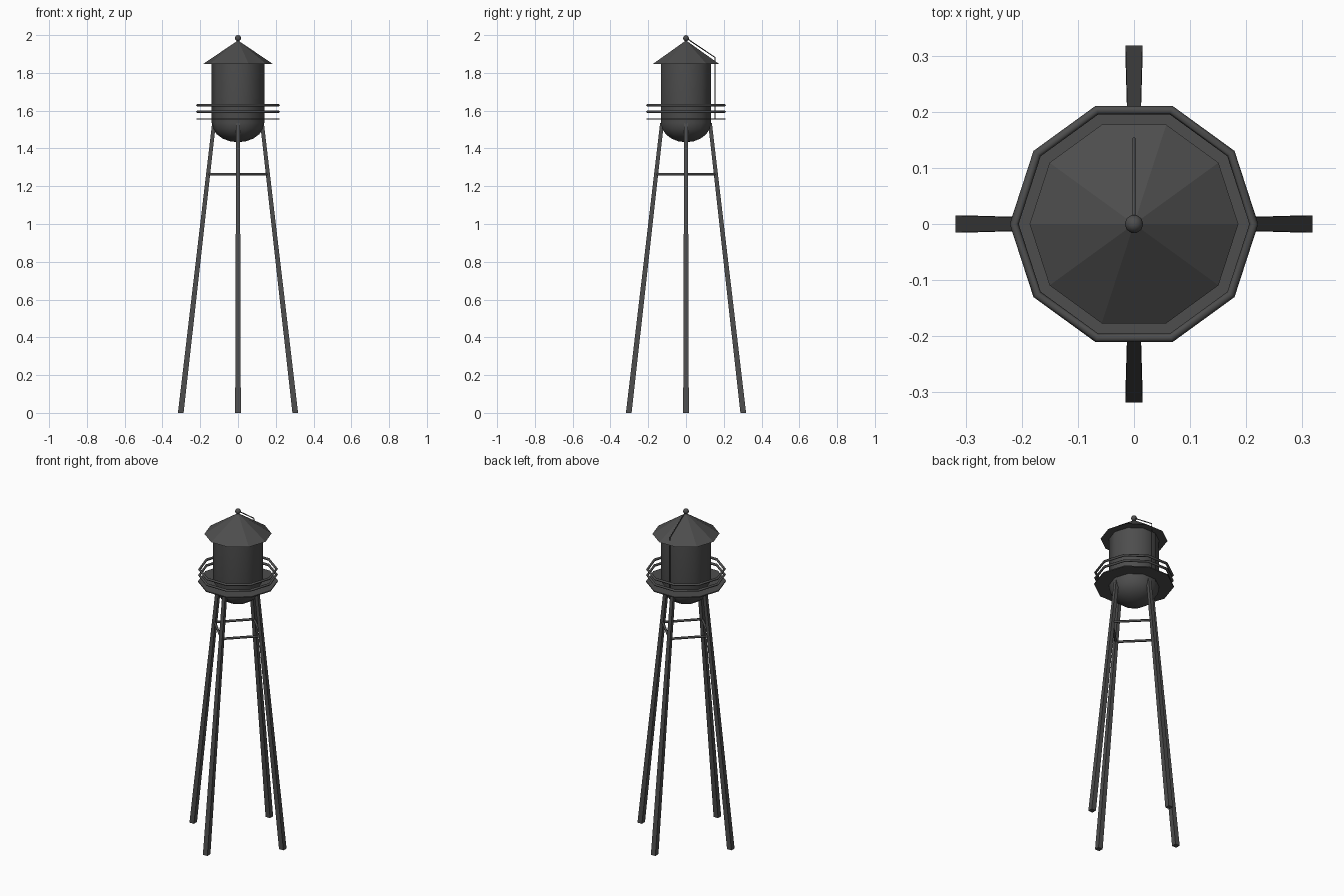
import bpy, bmesh, math
from mathutils import Vector

if "Cube" in bpy.data.objects:
    bpy.data.objects.remove(bpy.data.objects["Cube"])

SIDES = 10

# Dark grey paint shared by all parts
paint = bpy.data.materials.new("dark_grey")
paint.diffuse_color = (0.075, 0.075, 0.075, 1)
paint.use_nodes = True
paint.node_tree.nodes["Principled BSDF"].inputs["Base Color"].default_value = paint.diffuse_color


def make_object(name, bm, smooth=None):
    bmesh.ops.recalc_face_normals(bm, faces=bm.faces)
    mesh = bpy.data.meshes.new(name)
    bm.to_mesh(mesh)
    bm.free()
    mesh.materials.append(paint)
    ob = bpy.data.objects.new(name, mesh)
    bpy.context.collection.objects.link(ob)
    if smooth:
        bpy.ops.object.select_all(action='DESELECT')
        ob.select_set(True)
        bpy.context.view_layer.objects.active = ob
        bpy.ops.object.shade_smooth_by_angle(angle=math.radians(smooth))
    return ob


def lathe(name, profile, smooth=None, closed=False, sides=SIDES):
    """Revolve (radius, z) points about z; open profiles start and end on the axis."""
    bm = bmesh.new()
    rings = []
    for r, z in profile:
        if r < 1e-6:
            rings.append([bm.verts.new((0, 0, z))] * sides)
        else:
            rings.append([bm.verts.new((r * math.cos(2 * math.pi * i / sides),
                                        r * math.sin(2 * math.pi * i / sides), z))
                          for i in range(sides)])
    pairs = list(zip(rings, rings[1:]))
    if closed:
        pairs.append((rings[-1], rings[0]))
    for a, b in pairs:
        for i in range(sides):
            j = (i + 1) % sides
            bm.faces.new(list(dict.fromkeys((a[i], a[j], b[j], b[i]))))
    return make_object(name, bm, smooth)


def rod(name, points, radius, sides=6):
    """Round rod along a polyline."""
    cu = bpy.data.curves.new(name, 'CURVE')
    cu.dimensions = '3D'
    cu.bevel_depth = radius
    cu.bevel_resolution = max(0, sides // 2 - 2)
    cu.use_fill_caps = True
    cu.materials.append(paint)
    sp = cu.splines.new('POLY')
    sp.points.add(len(points) - 1)
    for p, co in zip(sp.points, points):
        p.co = (*co, 1)
    ob = bpy.data.objects.new(name, cu)
    bpy.context.collection.objects.link(ob)
    return ob


def leg(name, direction):
    """Square tapered leg with level ends, leaning in towards the tank."""
    bm = bmesh.new()
    d = Vector(direction)
    t = Vector((-d.y, d.x, 0))
    rings = []
    for dist, z, h in ((0.303, 0, 0.015), (0.127, 1.535, 0.010)):
        c = d * dist + Vector((0, 0, z))
        rings.append([bm.verts.new(c + d * a * h + t * b * h)
                      for a, b in ((-1, -1), (1, -1), (1, 1), (-1, 1))])
    bm.faces.new(rings[0])
    bm.faces.new(rings[1])
    for i in range(4):
        j = (i + 1) % 4
        bm.faces.new((rings[0][i], rings[0][j], rings[1][j], rings[1][i]))
    return make_object(name, bm)


# Tank with rounded bottom
R = 0.139
bowl = [(R * math.sin(a), 1.535 - 0.102 * math.cos(a))
        for a in (math.pi / 2 * k / 5 for k in range(6))]
bowl[0] = (0, bowl[0][1])
lathe("tank", bowl + [(R, 1.855), (0, 1.855)], smooth=40)

# Conical roof and ball finial
lathe("roof", [(0, 1.846), (0.186, 1.846), (0, 1.972)])
ball = [(0.0165 * math.sin(a), 1.9835 - 0.0165 * math.cos(a))
        for a in (math.pi * k / 6 for k in range(7))]
ball[0], ball[-1] = (0, 1.967), (0, 2.0)
lathe("finial", ball, smooth=50)

# Balcony walkway and two handrails
lathe("walkway", [(0.12, 1.552), (0.221, 1.552), (0.221, 1.558), (0.12, 1.558)], closed=True)
for name, z in (("lower_rail", 1.594), ("upper_rail", 1.629)):
    section = [(0.2135 + 0.008 * math.cos(math.pi * k / 3),
                z + 0.007 * math.sin(math.pi * k / 3)) for k in range(6)]
    lathe(name, section, smooth=65, closed=True)

# Pipe running down the roof and the back of the tank
rod("back_pipe", [(0, 0.005, 1.982), (0, 0.153, 1.882), (0, 0.153, 1.555)], 0.003, 4)

# Four legs and the brace ring joining them
dirs = [(1, 0, 0), (0, 1, 0), (-1, 0, 0), (0, -1, 0)]
names = ["right", "back", "left", "front"]
for i in range(4):
    leg(names[i] + "_leg", dirs[i])
    a, b = (Vector(dirs[k % 4]) * 0.158 + Vector((0, 0, 1.263)) for k in (i, i + 1))
    rod(f"{names[i]}_{names[(i + 1) % 4]}_brace", [a, b], 0.007)
